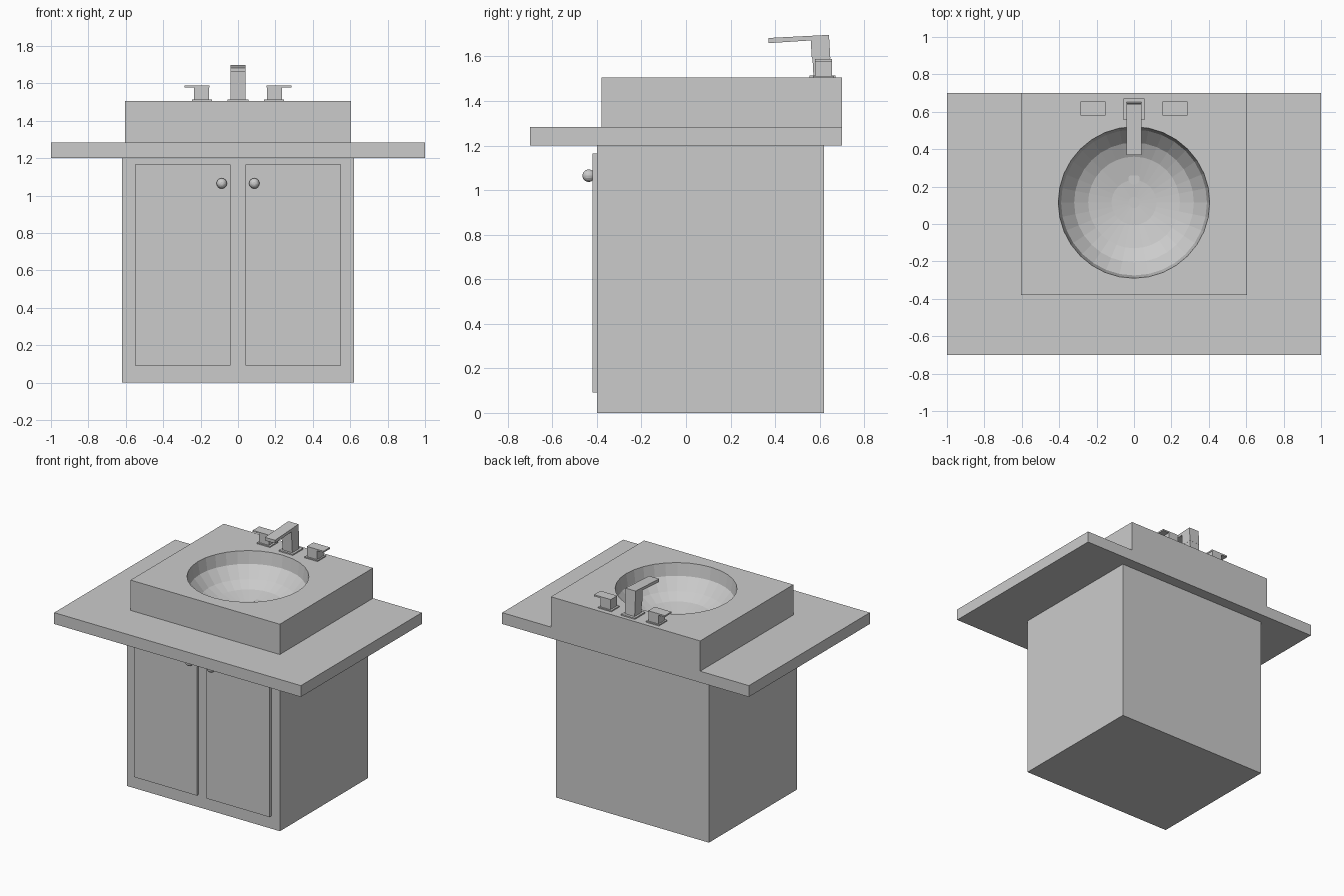
import bpy, bmesh, math
from mathutils import Matrix

if "Cube" in bpy.data.objects:
    bpy.data.objects.remove(bpy.data.objects["Cube"], do_unlink=True)

grey = bpy.data.materials.new("light grey")
grey.use_nodes = True
COLOUR = (0.6, 0.6, 0.6, 1)
grey.diffuse_color = COLOUR
grey.node_tree.nodes["Principled BSDF"].inputs["Base Color"].default_value = COLOUR


def finish(name, bm):
    bmesh.ops.recalc_face_normals(bm, faces=bm.faces)
    mesh = bpy.data.meshes.new(name)
    bm.to_mesh(mesh)
    bm.free()
    mesh.materials.append(grey)
    ob = bpy.data.objects.new(name, mesh)
    bpy.context.collection.objects.link(ob)
    return ob


def box(name, x, y, z):
    bm = bmesh.new()
    bmesh.ops.create_cube(bm, size=1)
    for v in bm.verts:
        v.co = [r[0] if c < 0 else r[1] for c, r in zip(v.co, (x, y, z))]
    return finish(name, bm)


def extrude_x(name, half, profile):
    """Side profile of (y, z) points swept across x."""
    bm = bmesh.new()
    face = bm.faces.new([bm.verts.new((-half, y, z)) for y, z in profile])
    new = bmesh.ops.extrude_face_region(bm, geom=[face])["geom"]
    verts = [g for g in new if isinstance(g, bmesh.types.BMVert)]
    bmesh.ops.translate(bm, verts=verts, vec=(2 * half, 0, 0))
    return finish(name, bm)


def lathe(name, profile, centre, steps, rot=None):
    """Closed solid turned from (radius, height) points."""
    bm = bmesh.new()
    rings = []
    for r, h in profile:
        rings.append([bm.verts.new((r * math.cos(i * math.tau / steps),
                                    r * math.sin(i * math.tau / steps), h))
                      for i in range(steps)])
    for a, b in zip(rings, rings[1:]):
        for i in range(steps):
            j = (i + 1) % steps
            bm.faces.new((a[i], a[j], b[j], b[i]))
    bm.faces.new(rings[0])
    bm.faces.new(rings[-1])
    bm.transform(Matrix.Translation(centre) @ (rot or Matrix()))
    return finish(name, bm)


# Cabinet, counter and raised basin block
TOP = 1.505
box("cabinet", (-.62, .62), (-.4, .62), (0, 1.2))
counter = box("counter", (-1, 1), (-.7, .7), (1.2, 1.283))
basin = box("basin", (-.605, .605), (-.38, .7), (1.283, TOP))

# Round bowl cut out of basin and counter
bowl = [(.405, .05), (.405, 0), (.39, -.09), (.32, -.17), (.245, -.21), (.12, -.235), (.03, -.24)]
cutter = lathe("bowl_cutter", bowl, (0, .115, TOP), 32)
cutter.hide_render = True
cutter.hide_viewport = True
for ob in (counter, basin):
    cut = ob.modifiers.new("bowl", "BOOLEAN")
    cut.object = cutter
    cut.operation = "DIFFERENCE"
    cut.solver = "EXACT"
lathe("drain", [(.03, -.01), (.03, .003)], (0, .24, TOP - .233), 24)

# Doors, knobs and tap handles on both sides
forward = Matrix.Rotation(math.pi / 2, 4, "X")
ball = [(.028 * math.sin(a), .037 - .028 * math.cos(a))
        for a in (math.radians(d) for d in range(30, 180, 15))]
knob = [(.016, 0), (.016, .01)] + ball
for side, s in (("left", 1), ("right", -1)):
    def span(a, b):
        return tuple(sorted((s * a, s * b)))
    box(side + "_door", span(.04, .55), (-.42, -.4), (.092, 1.165))
    k = lathe(side + "_knob", knob, (s * .087, -.4, 1.065), 16, forward)
    box(side + "_handle_base", span(.14, .246), (.57, .665), (TOP, 1.513))
    box(side + "_handle_post", span(.155, .235), (.58, .655), (1.513, 1.577))
    box(side + "_handle_lever", span(.152, .287), (.58, .655), (1.577, 1.588))

# Faucet with leaning column and forward spout
box("faucet_base", (-.056, .056), (.555, .672), (TOP, 1.514))
extrude_x("faucet_column", .04, [(.572, 1.514), (.652, 1.514), (.647, 1.59), (.568, 1.59)])
extrude_x("faucet_spout", .041, [(.565, 1.59), (.648, 1.59), (.642, 1.697), (.37, 1.683),
                                 (.37, 1.66), (.56, 1.672)])
